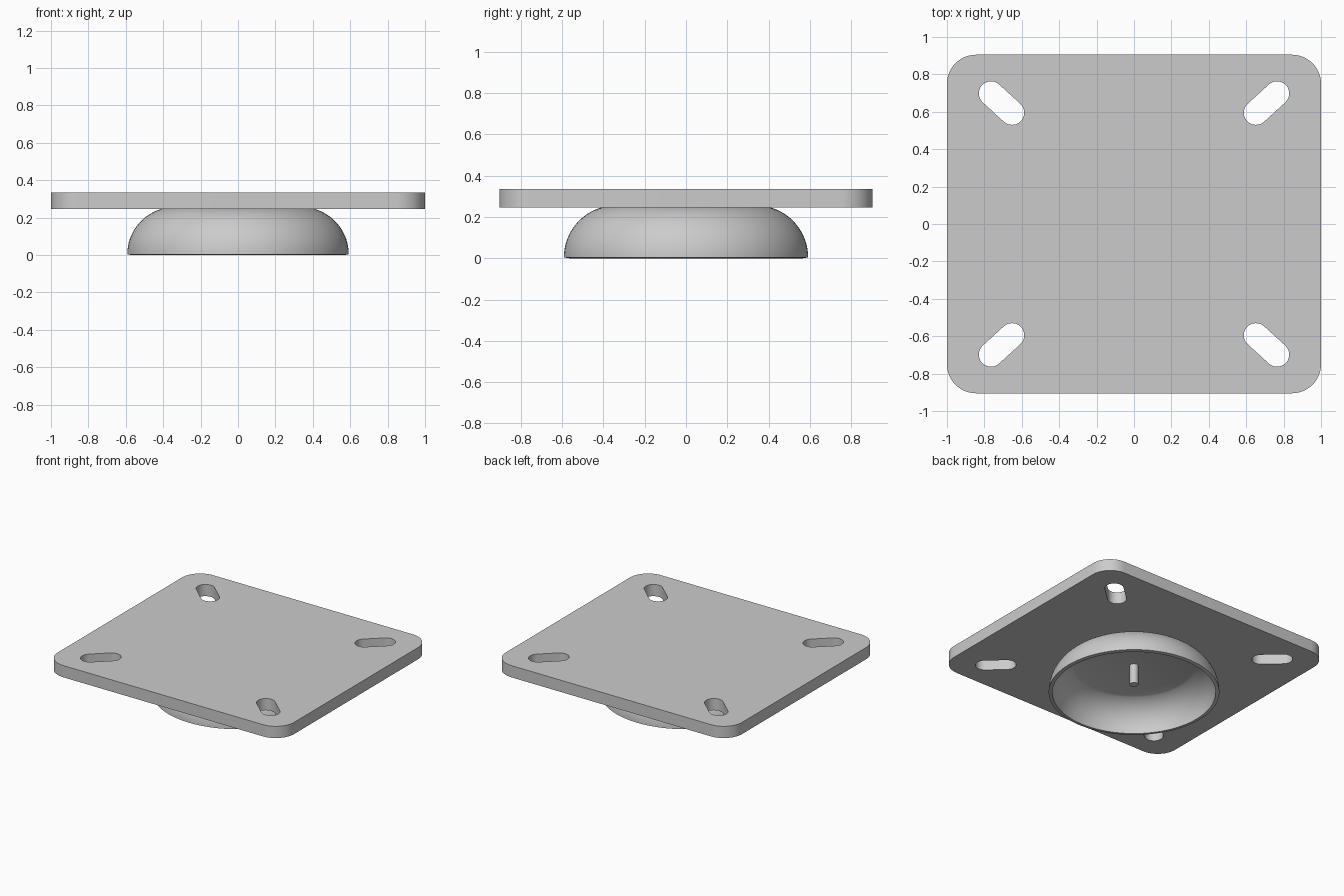
import bpy
import bmesh
from math import cos, sin, pi, radians, atan2

cube = bpy.data.objects.get("Cube")
if cube:
    bpy.data.objects.remove(cube)

# Single grey material
grey = bpy.data.materials.new("plain grey")
grey.use_nodes = True
colour = (0.6, 0.6, 0.6, 1)
grey.diffuse_color = colour
grey.node_tree.nodes["Principled BSDF"].inputs["Base Color"].default_value = colour

PLATE_BOTTOM, PLATE_TOP = 0.245, 0.335


def arc(cx, cy, r, start, end, steps):
    return [(cx + r * cos(start + (end - start) * i / steps),
             cy + r * sin(start + (end - start) * i / steps))
            for i in range(steps + 1)]


def select(obj):
    bpy.ops.object.select_all(action="DESELECT")
    obj.select_set(True)
    bpy.context.view_layer.objects.active = obj


def finish(obj):
    """Weld, fix normals, colour and shade a mesh object."""
    bm = bmesh.new()
    bm.from_mesh(obj.data)
    bmesh.ops.remove_doubles(bm, verts=bm.verts, dist=0.0001)
    bmesh.ops.recalc_face_normals(bm, faces=bm.faces)
    bm.to_mesh(obj.data)
    bm.free()
    obj.data.materials.clear()
    obj.data.materials.append(grey)
    select(obj)
    bpy.ops.object.shade_smooth_by_angle(angle=radians(30))


def lathe(name, profile, segments):
    """Revolve (radius, height) points about the z axis."""
    bm = bmesh.new()
    verts = [bm.verts.new((r, 0, z)) for r, z in profile]
    edges = [bm.edges.new(pair) for pair in zip(verts, verts[1:])]
    bmesh.ops.spin(bm, geom=verts + edges, cent=(0, 0, 0), axis=(0, 0, 1),
                   angle=2 * pi, steps=segments, use_merge=True)
    mesh = bpy.data.meshes.new(name)
    bm.to_mesh(mesh)
    bm.free()
    obj = bpy.data.objects.new(name, mesh)
    bpy.context.collection.objects.link(obj)
    finish(obj)
    return obj


# Plate: rounded rectangle with four diagonal slots
half_x, half_y, corner = 1.0, 0.905, 0.155
outline = []
for i, (sx, sy) in enumerate([(1, 1), (-1, 1), (-1, -1), (1, -1)]):
    outline += arc(sx * (half_x - corner), sy * (half_y - corner), corner,
                   i * pi / 2, (i + 1) * pi / 2, 12)
loops = [outline]

inner, outer, slot_radius = (0.652, 0.595), (0.765, 0.698), 0.065
tilt = atan2(outer[1] - inner[1], outer[0] - inner[0])
slot = (arc(*outer, slot_radius, tilt - pi / 2, tilt + pi / 2, 12)
        + arc(*inner, slot_radius, tilt + pi / 2, tilt + 3 * pi / 2, 12))
for sx in (1, -1):
    for sy in (1, -1):
        loops.append([(sx * x, sy * y) for x, y in slot])

curve = bpy.data.curves.new("mounting_plate", "CURVE")
curve.dimensions = "2D"
curve.fill_mode = "BOTH"
curve.extrude = (PLATE_TOP - PLATE_BOTTOM) / 2
for loop in loops:
    spline = curve.splines.new("POLY")
    spline.points.add(len(loop) - 1)
    for point, (x, y) in zip(spline.points, loop):
        point.co = (x, y, 0, 1)
    spline.use_cyclic_u = True
plate = bpy.data.objects.new("mounting_plate", curve)
plate.location.z = (PLATE_TOP + PLATE_BOTTOM) / 2
bpy.context.collection.objects.link(plate)
select(plate)
bpy.ops.object.convert(target="MESH")
finish(plate)

# Cup: hollow bowl opening downwards, with a flat ceiling inside
outside = arc(0.34, 0.004, 0.252, 0, radians(75), 16)
inside = arc(0.34, 0, 0.226, radians(72), 0, 16)
lathe("hollow_cup", [(0, 0.25), (outside[-1][0], 0.25)] + outside[::-1]
      + inside[::-1] + [(0, inside[0][1])], 96)

# Pin hanging from the ceiling of the cup
lathe("centre_pin", [(0, 0.065), (0.03, 0.065), (0.03, 0.23), (0, 0.23)], 32)
